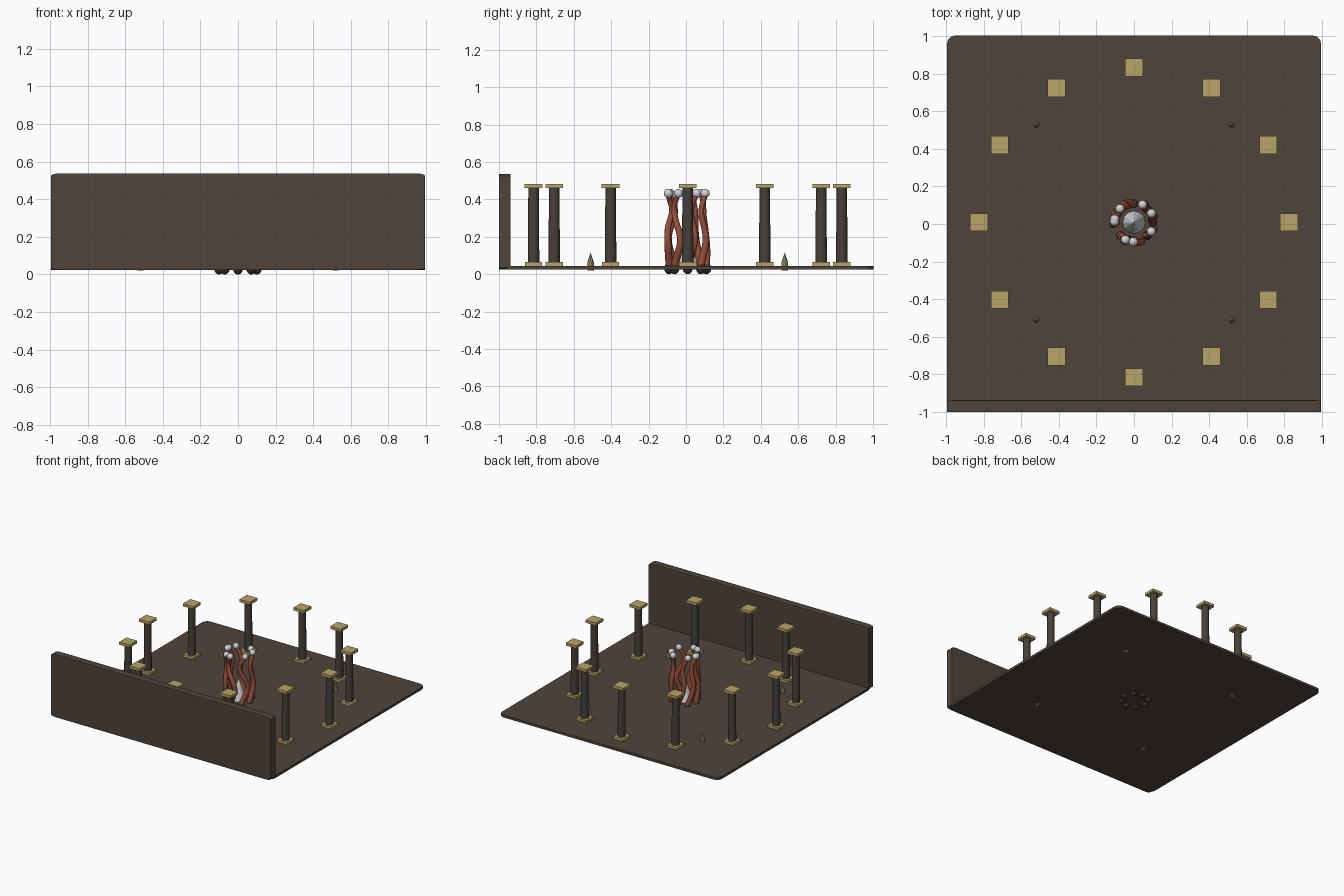
import bpy, bmesh, math, random
from mathutils import Vector

if "Cube" in bpy.data.objects:
    bpy.data.objects.remove(bpy.data.objects["Cube"])

random.seed(4)
CY = 0.009  # centre of the ring layout along y


def material(name, r, g, b):
    m = bpy.data.materials.new(name)
    m.diffuse_color = (r, g, b, 1)
    m.use_nodes = True
    m.node_tree.nodes["Principled BSDF"].inputs["Base Color"].default_value = m.diffuse_color
    return m


STONE = material("brown_stone", 0.078, 0.058, 0.043)
SHAFT = material("dark_stone", 0.062, 0.052, 0.042)
GOLD = material("pale_gold", 0.48, 0.37, 0.14)
RED = material("rust_red", 0.30, 0.075, 0.04)
SILVER = material("silver", 0.62, 0.64, 0.65)
DARK = material("charcoal", 0.035, 0.033, 0.03)
GREY = material("grey_metal", 0.30, 0.29, 0.28)


def finish(ob, name, mat, smooth=False):
    ob.name = name
    ob.data.materials.clear()
    ob.data.materials.append(mat)
    if smooth:
        bpy.ops.object.shade_smooth_by_angle(angle=math.radians(40))
    return ob


def box(name, loc, size, mat, bevel=0.0):
    # the bevel is made on a unit cube, so it stretches with the size
    bm = bmesh.new()
    bmesh.ops.create_cube(bm, size=1)
    if bevel:
        bmesh.ops.bevel(bm, geom=bm.edges[:], offset=bevel, segments=3,
                        profile=0.5, affect='EDGES')
    bmesh.ops.scale(bm, vec=size, verts=bm.verts)
    me = bpy.data.meshes.new(name)
    bm.to_mesh(me)
    bm.free()
    ob = bpy.data.objects.new(name, me)
    bpy.context.collection.objects.link(ob)
    ob.location = loc
    me.materials.append(mat)
    return ob


def cone(name, x, y, z0, z1, r0, r1, mat, sides, smooth=False):
    bpy.ops.mesh.primitive_cone_add(vertices=sides, radius1=r0, radius2=r1,
                                    depth=z1 - z0, location=(x, y, (z0 + z1) / 2))
    return finish(bpy.context.object, name, mat, smooth)


def ball(name, loc, r, mat, zscale=1.0):
    bpy.ops.mesh.primitive_uv_sphere_add(segments=16, ring_count=10, radius=r, location=loc)
    ob = bpy.context.object
    ob.scale.z = zscale
    finish(ob, name, mat)
    bpy.ops.object.shade_smooth()
    return ob


def tube(name, points, radii, mat):
    cu = bpy.data.curves.new(name, 'CURVE')
    cu.dimensions = '3D'
    cu.bevel_depth = 1.0
    cu.bevel_resolution = 3
    cu.use_fill_caps = True
    sp = cu.splines.new('POLY')
    sp.points.add(len(points) - 1)
    for p, co, r in zip(sp.points, points, radii):
        p.co = (*co, 1)
        p.radius = r
    ob = bpy.data.objects.new(name, cu)
    bpy.context.collection.objects.link(ob)
    bpy.ops.object.select_all(action='DESELECT')
    ob.select_set(True)
    bpy.context.view_layer.objects.active = ob
    bpy.ops.object.convert(target='MESH')
    return finish(bpy.context.object, name, mat, True)


# floor and front wall
box("floor", (0, CY - 0.002, 0.0345), (1.99, 1.99, 0.021), STONE, 0.0225)
box("front_wall", (0, -0.9685, 0.281), (1.99, 0.063, 0.512), STONE, 0.0225)

# ring of twelve columns
for i in range(12):
    a = math.radians(30 * i)
    x, y = 0.824 * math.cos(a), CY + 0.824 * math.sin(a)
    cone(f"column_shaft_{i}", x, y, 0.045, 0.465, 0.031, 0.028, SHAFT, 16, True)
    box(f"column_base_{i}", (x, y, 0.055), (0.092, 0.092, 0.02), GOLD)
    box(f"column_cap_{i}", (x, y, 0.472), (0.095, 0.095, 0.022), GOLD)

# four small spikes on gold sockets
for sx in (-1, 1):
    for sy in (-1, 1):
        x, y = sx * 0.519, CY + sy * 0.519
        cone("spike_socket", x, y, 0.021, 0.068, 0.017, 0.017, GOLD, 10)
        cone("spike", x, y, 0.068, 0.116, 0.016, 0.0, GREY, 8)

# central faceted spire
cone("central_spire", 0, CY, 0.045, 0.22, 0.06, 0.0, SILVER, 12)

# twisting strands with a foot and a ball tip each
tips = (27, 64, 136, 171, 178, 244, 268, 332)
for i, tip in enumerate(tips):
    a0, a1 = math.radians(45 * i), math.radians(tip)
    swing = random.uniform(0.1, 0.4)
    pts, radii = [], []
    for k in range(25):
        t = k / 24
        wave = math.sin(2 * math.pi * t ** 1.3)
        a = a0 + (a1 - a0) * t + swing * wave
        r = 0.098 + 0.006 * t + 0.014 * wave * math.sin(math.pi * t) ** 0.5
        pts.append(Vector((r * math.cos(a), CY + r * math.sin(a), 0.04 + 0.385 * t)))
        radii.append(0.021 - 0.007 * t)
    tube(f"strand_{i}", pts, radii, RED)
    ball(f"strand_foot_{i}", (0.1 * math.cos(a0), CY + 0.1 * math.sin(a0), 0.03),
         0.026, DARK, 0.03 / 0.026)
    ball(f"strand_tip_{i}", pts[-1] + Vector((0, 0, 0.007)), 0.024, SILVER)
